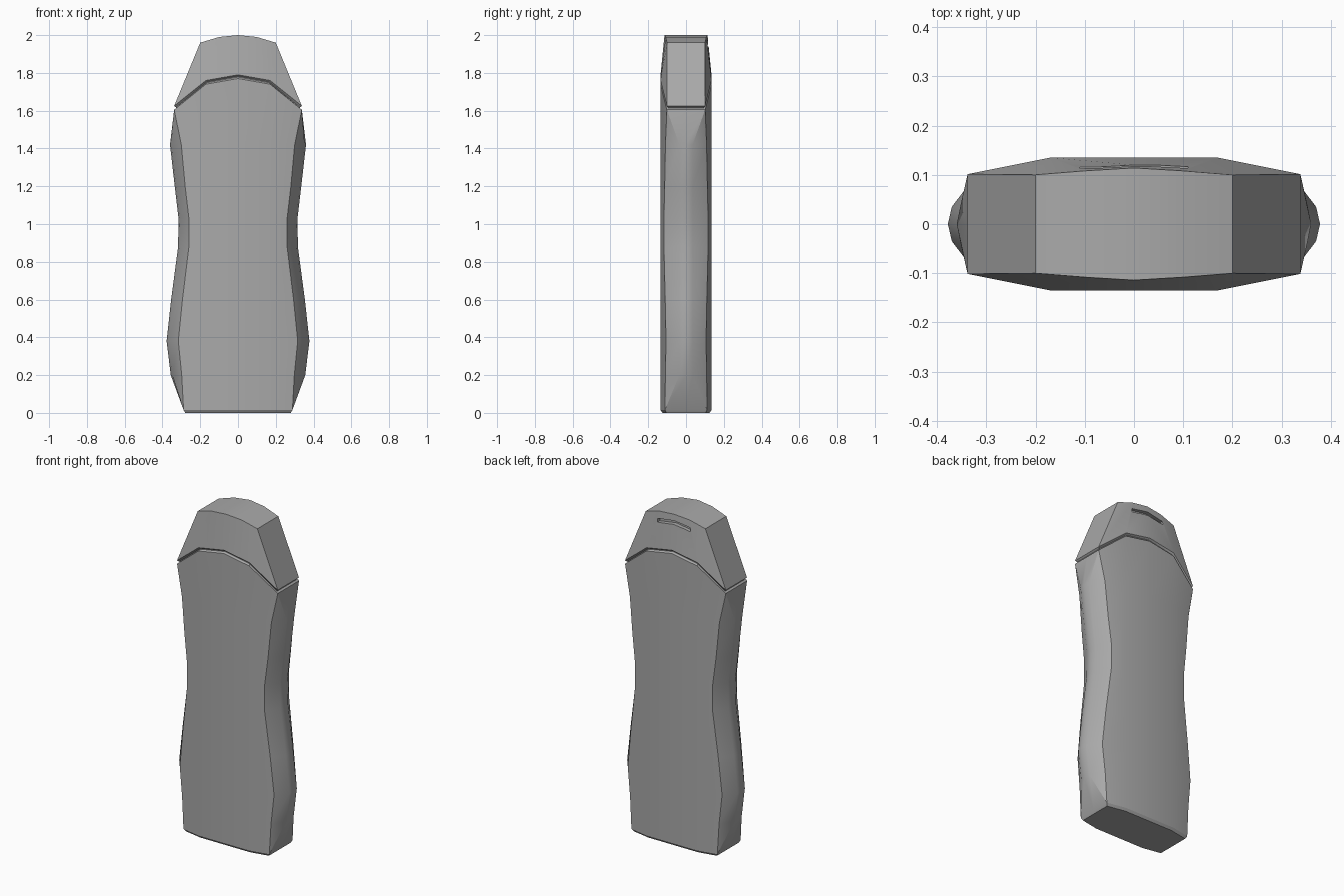
import bpy
import bmesh

cube = bpy.data.objects.get("Cube")
if cube:
    bpy.data.objects.remove(cube, do_unlink=True)

grey = bpy.data.materials.new("mid grey")
grey.use_nodes = True
colour = (0.4, 0.4, 0.4, 1)
grey.diffuse_color = colour
grey.node_tree.nodes["Principled BSDF"].inputs["Base Color"].default_value = colour

INNER = 0.17          # half width of the flat middle of the broad faces
DEPTH = 0.135         # half thickness in the middle


def face_depth(x):
    """Half thickness of the gently crowned broad face at x."""
    return DEPTH - max(0, x - INNER) * 0.2


def ring(columns, side, middle):
    """Closed 16-point loop. columns: (x, y, z) at centre, inner and edge."""
    c, i, e = columns
    front = [(-e[0], -e[1], e[2]), (-i[0], -i[1], i[2]), (0, -c[1], c[2]),
             (i[0], -i[1], i[2]), (e[0], -e[1], e[2])]
    left = [(side[0], -side[1], e[2]), (middle, 0, e[2]), (side[0], side[1], e[2])]
    turn = [(-x, -y, z) for x, y, z in front + left]
    return front + left + turn


def level(z, edge, side, middle):
    """Horizontal section of the body."""
    y = face_depth(edge)
    shoulder = (side, 0.035) if side > edge else (edge, y)
    return ring([(0, DEPTH, z), (INNER, DEPTH, z), (edge, y, z)], shoulder, middle)


def arch(lift):
    """Arched section where body and cap meet."""
    e = 0.338
    y = face_depth(e)
    return ring([(0, DEPTH, 1.77 + lift), (INNER, DEPTH, 1.74 + lift),
                 (e, y, 1.605 + lift)], (e, y), e)


def shrink(loop, amount):
    return [(x * (1 - amount / 0.34), y * (1 - amount / DEPTH), z) for x, y, z in loop]


def raise_loop(loop, dz):
    return [(x, y, z + dz) for x, y, z in loop]


def loft(name, loops):
    bm = bmesh.new()
    rows = [[bm.verts.new(p) for p in loop] for loop in loops]
    for a, b in zip(rows, rows[1:]):
        for k in range(16):
            n = (k + 1) % 16
            bm.faces.new((a[k], a[n], b[n], b[k]))
    # Close both ends with strips running front to back
    for r in (rows[0], rows[-1]):
        for k in range(4):
            bm.faces.new((r[k], r[k + 1], r[11 - k], r[12 - k]))
        bm.faces.new(r[4:9])
        bm.faces.new(r[12:] + r[:1])
    bmesh.ops.remove_doubles(bm, verts=bm.verts, dist=0.0005)
    bmesh.ops.dissolve_degenerate(bm, edges=bm.edges, dist=0.0005)
    bmesh.ops.recalc_face_normals(bm, faces=bm.faces)
    mesh = bpy.data.meshes.new(name)
    bm.to_mesh(mesh)
    bm.free()
    mesh.materials.append(grey)
    obj = bpy.data.objects.new(name, mesh)
    bpy.context.collection.objects.link(obj)
    return obj


def activate(obj):
    bpy.ops.object.select_all(action='DESELECT')
    obj.select_set(True)
    bpy.context.view_layer.objects.active = obj


# Waisted body: height, broad face edge, shoulder and widest half widths
sections = [(0.015, 0.288, 0.288, 0.288), (0.2, 0.298, 0.348, 0.356),
            (0.38, 0.316, 0.37, 0.378), (0.6, 0.294, 0.346, 0.354),
            (0.88, 0.26, 0.31, 0.317), (1.03, 0.26, 0.308, 0.315),
            (1.2, 0.28, 0.328, 0.335), (1.42, 0.3, 0.353, 0.36)]
levels = [level(*s) for s in sections]
foot = raise_loop(shrink(levels[0], 0.01), -0.015)
rim = shrink(arch(0.008), 0.01)
body = loft("body", [foot] + levels + [arch(0), rim, raise_loop(rim, 0.03)])

# Tapered cap with an arched seam below and a rounded crown
crown = ring([(0, 0.114, 2.0), (0.1, 0.108, 1.99), (0.2, 0.1, 1.96)], (0.2, 0.1), 0.2)
cap = loft("cap", [shrink(arch(0.012), 0.01), arch(0.02), crown])

# Curved slot cut into the back of the cap
slot = bpy.data.meshes.new("slot_cutter")
bm = bmesh.new()
bars = []
for x, z in ((-0.11, 1.935), (0, 1.952), (0.11, 1.935)):
    bars.append([bm.verts.new((x, y, z + h)) for y, h in
                 ((0.094, -0.011), (0.2, -0.011), (0.2, 0.011), (0.094, 0.011))])
for a, b in zip(bars, bars[1:]):
    for k in range(4):
        n = (k + 1) % 4
        bm.faces.new((a[k], a[n], b[n], b[k]))
bm.faces.new(bars[0])
bm.faces.new(bars[-1])
bmesh.ops.recalc_face_normals(bm, faces=bm.faces)
bm.to_mesh(slot)
bm.free()
slot.materials.append(grey)
cutter = bpy.data.objects.new("slot_cutter", slot)
bpy.context.collection.objects.link(cutter)
cutter.hide_render = True

activate(cap)
cut = cap.modifiers.new("slot", 'BOOLEAN')
cut.operation = 'DIFFERENCE'
cut.solver = 'EXACT'
cut.object = cutter
bpy.ops.object.modifier_apply(modifier="slot")
bpy.data.objects.remove(cutter, do_unlink=True)

for obj in (body, cap):
    activate(obj)
    bpy.ops.object.shade_smooth_by_angle(angle=0.52)
